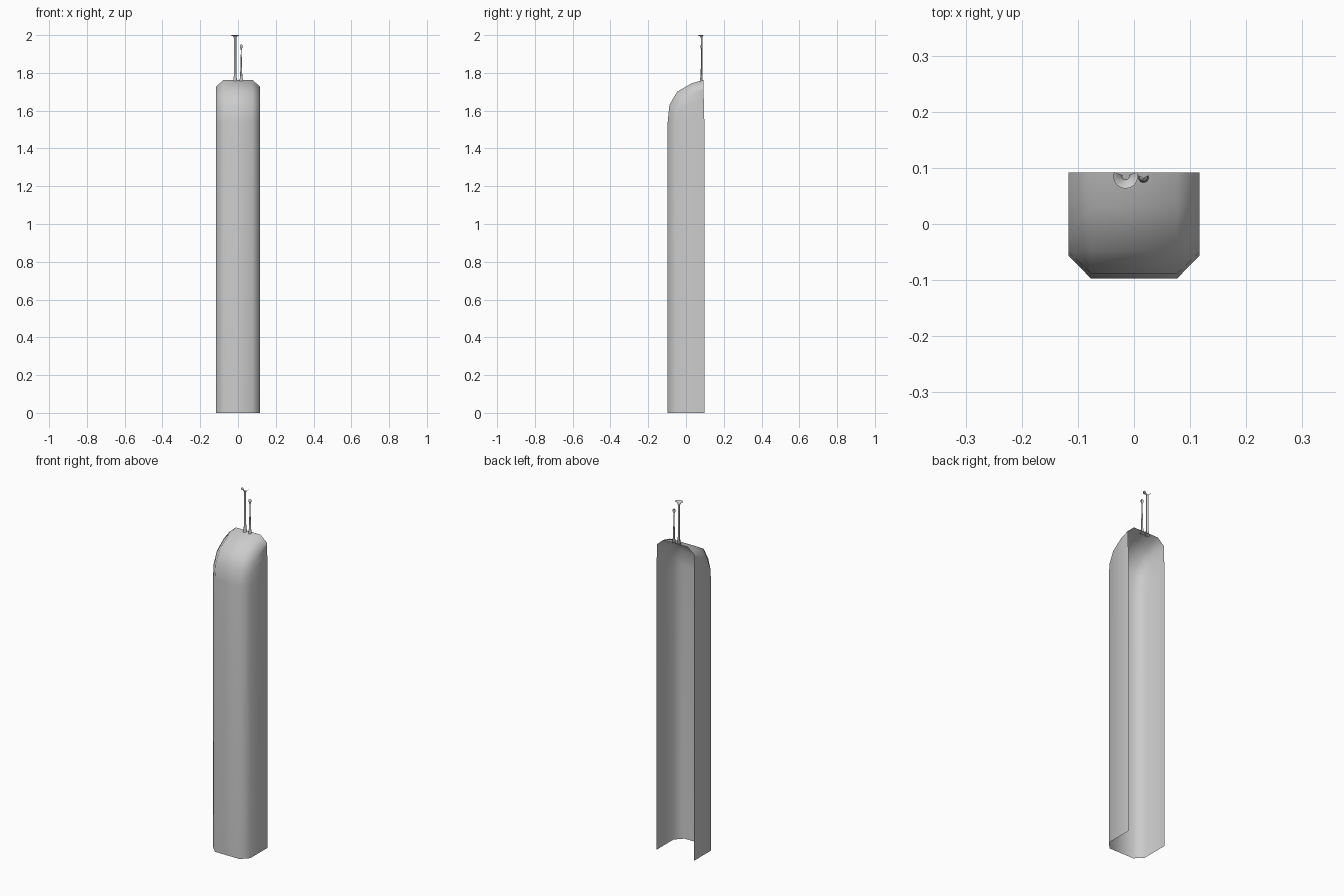
import bpy, bmesh, math

if "Cube" in bpy.data.objects:
    bpy.data.objects.remove(bpy.data.objects["Cube"])


def make_object(name, rows, angle=50):
    """Bridge rows of points into a single open surface."""
    bm = bmesh.new()
    grid = [[bm.verts.new(p) for p in row] for row in rows]
    for a, b in zip(grid, grid[1:]):
        for i in range(len(a) - 1):
            bm.faces.new((a[i], a[i + 1], b[i + 1], b[i]))
    bmesh.ops.remove_doubles(bm, verts=bm.verts, dist=1e-5)
    bmesh.ops.recalc_face_normals(bm, faces=bm.faces)
    mesh = bpy.data.meshes.new(name)
    bm.to_mesh(mesh)
    bm.free()
    ob = bpy.data.objects.new(name, mesh)
    bpy.context.collection.objects.link(ob)
    bpy.context.view_layer.objects.active = ob
    ob.select_set(True)
    bpy.ops.object.shade_smooth_by_angle(angle=math.radians(angle))
    ob.select_set(False)
    return ob


# Hood shell: front profile and inset side profile (y, z), open back and bottom
front = [(-0.097, 0), (-0.097, 1.54), (-0.088, 1.63), (-0.047, 1.70),
         (0.03, 1.745), (0.092, 1.762)]
side = [(-0.056, 0), (-0.056, 1.53), (-0.050, 1.60), (-0.022, 1.662),
        (0.04, 1.708), (0.092, 1.727)]
back = [(0.097, 0), (0.097, 1.53), (0.096, 1.60), (0.094, 1.662),
        (0.093, 1.708), (0.092, 1.727)]
rows = []
for (fy, fz), (sy, sz), (by, bz) in zip(front, side, back):
    half = [(0.117, by, bz), (0.117, sy, sz), (0.077, fy, fz)]
    rows.append([(-x, y, z) for x, y, z in half] + half[::-1])
make_object("hood_shell", rows)


def half_lathe(name, x, y, profile, sides=8, start=160, sweep=220):
    """Turn a (radius, z) profile through a front-facing arc, open at the back."""
    arc = [math.radians(start + sweep * i / sides) for i in range(sides + 1)]
    make_object(name, [[(x + r * math.cos(a), y + r * math.sin(a), z) for a in arc]
                       for r, z in profile])


# Tall stalk with a flared rim, and short stalk with a bulb tip
half_lathe("tall_stalk", -0.015, 0.085,
           [(0.011, 1.753), (0.008, 1.775), (0.006, 1.80), (0.006, 1.982),
            (0.009, 1.992), (0.022, 2.0)], 10)
half_lathe("short_stalk", 0.017, 0.083,
           [(0.010, 1.753), (0.006, 1.785), (0.002, 1.915), (0.003, 1.925),
            (0.008, 1.937), (0.007, 1.946), (0.0015, 1.951)], 6)
